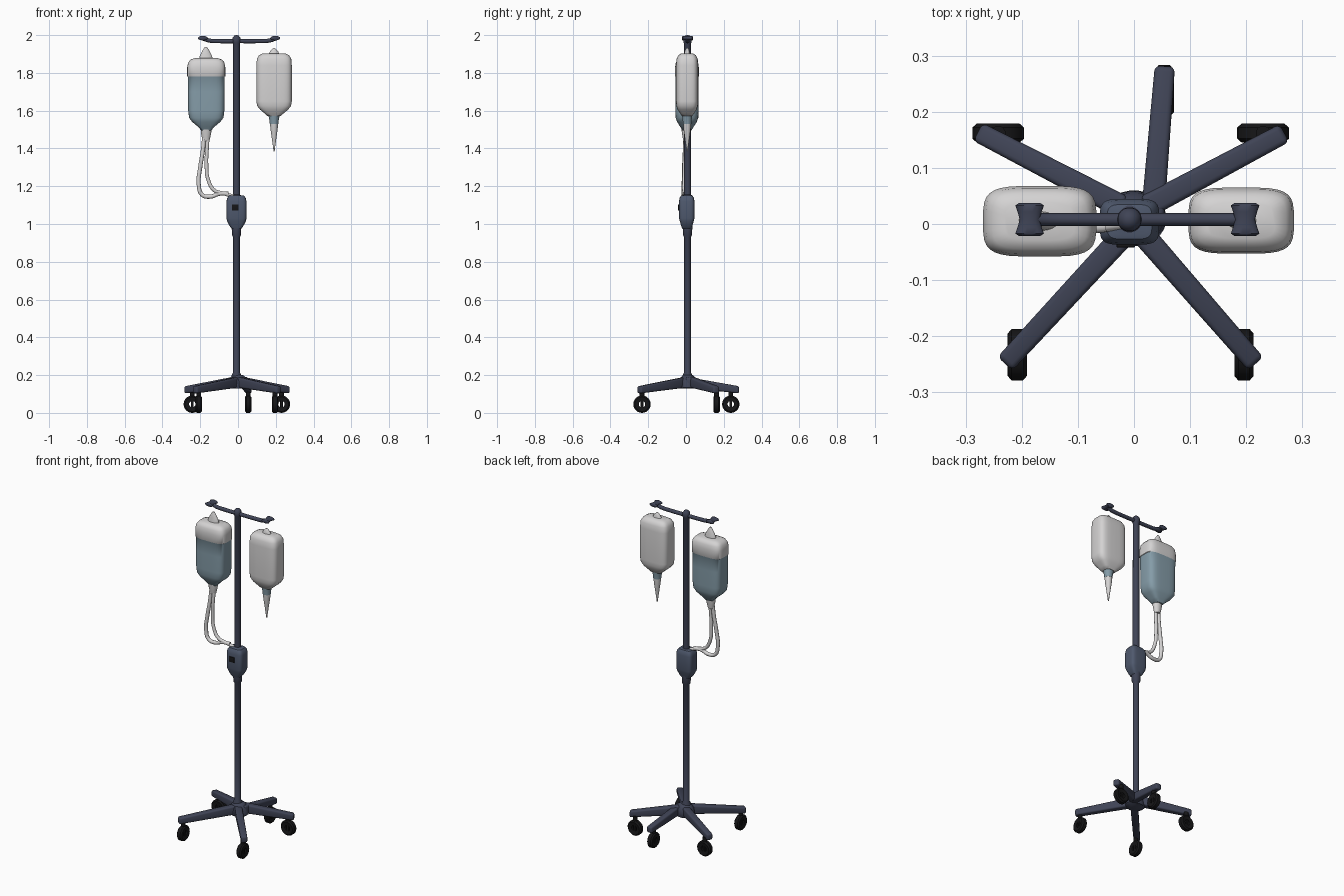
import bpy, bmesh, math
from mathutils import Vector

if "Cube" in bpy.data.objects:
    bpy.data.objects.remove(bpy.data.objects["Cube"])


def mat(name, r, g, b):
    m = bpy.data.materials.new(name)
    m.diffuse_color = (r, g, b, 1)
    m.use_nodes = True
    m.node_tree.nodes["Principled BSDF"].inputs["Base Color"].default_value = m.diffuse_color
    return m


NAVY = mat("dark slate metal", 0.05, 0.057, 0.092)
SLATE = mat("slate blue casing", 0.078, 0.1, 0.155)
BLACK = mat("black rubber", 0.008, 0.008, 0.009)
WHITE = mat("white plastic", 0.66, 0.65, 0.65)
FLUID = mat("pale blue fluid", 0.235, 0.335, 0.395)


def finish(name, bm, mats, angle=40):
    bmesh.ops.recalc_face_normals(bm, faces=bm.faces[:])
    me = bpy.data.meshes.new(name)
    bm.to_mesh(me)
    bm.free()
    for m in mats:
        me.materials.append(m)
    ob = bpy.data.objects.new(name, me)
    bpy.context.collection.objects.link(ob)
    bpy.ops.object.select_all(action='DESELECT')
    ob.select_set(True)
    bpy.context.view_layer.objects.active = ob
    bpy.ops.object.shade_smooth_by_angle(angle=math.radians(angle))
    return ob


def loft(name, cx, cy, sections, mats, p=2.0, n=32, rule=None, angle=50):
    """Stack superellipse rings (z, half width, half depth); p = squareness."""
    bm = bmesh.new()
    rings = []
    for z, hx, hy in sections:
        ring = []
        for i in range(n):
            a = 2 * math.pi * (i + 0.5) / n
            c, s = math.cos(a), math.sin(a)
            ring.append(bm.verts.new((cx + hx * math.copysign(abs(c) ** (2 / p), c),
                                      cy + hy * math.copysign(abs(s) ** (2 / p), s), z)))
        rings.append(ring)
    for a, b in zip(rings, rings[1:]):
        for i in range(n):
            bm.faces.new((a[i], a[(i + 1) % n], b[(i + 1) % n], b[i]))
    bm.faces.new(rings[0])
    bm.faces.new(rings[-1])
    if rule:
        for f in bm.faces:
            f.material_index = rule(f.calc_center_median().z)
    return finish(name, bm, mats, angle)


def beam(name, a, b, wa, ha, wb, hb, m, bevel):
    """Tapered box from a to b with rounded edges."""
    a, b = Vector(a), Vector(b)
    side = Vector((-(b - a).y, (b - a).x, 0)).normalized()
    bm = bmesh.new()
    q = []
    for c, w, h in ((a, wa, ha), (b, wb, hb)):
        q.append([bm.verts.new(c + side * sx * w / 2 + Vector((0, 0, sz * h / 2)))
                  for sx, sz in ((-1, -1), (1, -1), (1, 1), (-1, 1))])
    bm.faces.new(q[0])
    bm.faces.new(q[1])
    for i in range(4):
        j = (i + 1) % 4
        bm.faces.new((q[0][i], q[0][j], q[1][j], q[1][i]))
    bmesh.ops.bevel(bm, geom=bm.edges[:], offset=bevel, segments=3,
                    profile=0.5, affect='EDGES')
    return finish(name, bm, [m])


def tube(name, pts, r, m):
    cu = bpy.data.curves.new(name, 'CURVE')
    cu.dimensions = '3D'
    cu.bevel_depth, cu.bevel_resolution, cu.use_fill_caps = r, 3, True
    cu.resolution_u = 8
    sp = cu.splines.new('BEZIER')
    sp.bezier_points.add(len(pts) - 1)
    for bp, co in zip(sp.bezier_points, pts):
        bp.co = co
        bp.handle_left_type = bp.handle_right_type = 'AUTO'
    tmp = bpy.data.objects.new(name + "_path", cu)
    bpy.context.collection.objects.link(tmp)
    bpy.context.view_layer.update()
    bm = bmesh.new()
    me = bpy.data.meshes.new_from_object(tmp.evaluated_get(bpy.context.evaluated_depsgraph_get()))
    bm.from_mesh(me)
    bpy.data.objects.remove(tmp)
    bpy.data.meshes.remove(me)
    for f in bm.faces:
        f.material_index = 0
    return finish(name, bm, [m])


def wheel(name, c, along_x):
    """Caster wheel: a rounded tyre ring around an axle hole."""
    prof = [(0.017, -0.013), (0.038, -0.017), (0.046, -0.010),
            (0.046, 0.010), (0.038, 0.017), (0.017, 0.013)]
    n = 24
    bm = bmesh.new()
    rings = []
    for i in range(n):
        a = 2 * math.pi * i / n
        ring = []
        for r, w in prof:
            u, z = r * math.cos(a), c[2] + r * math.sin(a)
            ring.append(bm.verts.new((c[0] + u, c[1] + w, z) if along_x
                                     else (c[0] + w, c[1] + u, z)))
        rings.append(ring)
    k = len(prof)
    for i in range(n):
        a, b = rings[i], rings[(i + 1) % n]
        for j in range(k):
            bm.faces.new((a[j], a[(j + 1) % k], b[(j + 1) % k], b[j]))
    finish(name, bm, [BLACK], 30)


PX, PY = -0.008, 0.008

# Pole with collars and rounded tip
loft("pole", PX, PY, [(0.14, .026, .026), (0.20, .026, .026), (0.215, .018, .018),
     (0.93, .018, .018), (0.94, .024, .024), (0.985, .026, .026), (1.15, .026, .026),
     (1.155, .019, .019), (1.955, .018, .018), (1.962, .022, .022), (1.985, .021, .021),
     (1.997, .012, .012), (2.0, .004, .004)], [NAVY], n=20, angle=40)

# Crossbar and its two spool-shaped hooks
tube("crossbar", [(-0.185, .008, 1.982), (-0.15, .008, 1.971), (-0.1, .008, 1.968),
     (0, .008, 1.968), (0.1, .008, 1.968), (0.165, .008, 1.971), (0.2, .008, 1.982)], 0.0115, NAVY)
for nm, x in (("left_hook", -0.186), ("right_hook", 0.198)):
    ob = loft(nm, 0, 0, [(-.029, .020, .008), (-.025, .026, .012), (-.014, .022, .011),
              (0, .018, .010), (.014, .022, .011), (.025, .026, .012), (.029, .020, .008)],
              [NAVY], n=16)
    ob.rotation_euler = (math.pi / 2, 0, 0)
    ob.location = (x, 0.008, 1.984)

# Pump casing with a small dark display
loft("pump_casing", PX, 0.004, [(0.975, .024, .024), (0.985, .034, .028), (1.015, .050, .037),
     (1.03, .053, .041), (1.12, .053, .041), (1.138, .049, .038), (1.15, .040, .031),
     (1.152, .03, .024)], [SLATE], p=4.5, angle=35)
beam("pump_display", (-0.031, -0.037, 1.087), (0.002, -0.037, 1.087),
     0.009, 0.032, 0.009, 0.032, BLACK, 0.001)

# Left bag: white top, fluid below, white outlet
loft("left_fluid_bag", -0.168, 0.005, [(1.495, .026, .024), (1.515, .044, .036),
     (1.54, .074, .052), (1.562, .091, .060), (1.60, .096, .0615), (1.70, .097, .062),
     (1.78, .098, .062), (1.782, .101, .063), (1.83, .101, .063), (1.855, .096, .059),
     (1.87, .084, .050), (1.878, .062, .034)], [FLUID, WHITE], p=4,
     rule=lambda z: 1 if z > 1.7805 else 0)
loft("left_bag_outlet", -0.169, 0.0, [(1.44, .018, .015), (1.465, .024, .019),
     (1.485, .028, .022), (1.50, .028, .024)], [WHITE], n=20)
loft("left_bag_tab", -0.170, 0.005, [(1.872, .037, .018), (1.89, .033, .016),
     (1.905, .025, .013), (1.925, .014, .010), (1.937, .006, .005)], [WHITE], n=20)

# Right bag: white body, blue neck, pointed tip
loft("right_bag", 0.191, 0.006, [(1.572, .036, .028), (1.585, .050, .037),
     (1.605, .074, .050), (1.625, .090, .057), (1.65, .094, .059), (1.84, .094, .059),
     (1.875, .091, .056), (1.893, .080, .047), (1.903, .060, .032)], [WHITE], p=4)
loft("right_bag_tab", 0.191, 0.006, [(1.898, .029, .016), (1.913, .022, .013),
     (1.925, .011, .009), (1.931, .005, .005)], [WHITE], n=20)
loft("right_bag_neck", 0.191, 0.006, [(1.53, .023, .022), (1.55, .025, .024),
     (1.578, .031, .028)], [FLUID], n=20)
loft("right_bag_tip", 0.191, 0.006, [(1.385, .003, .003), (1.41, .006, .006),
     (1.46, .013, .013), (1.50, .019, .019), (1.533, .022, .021)], [WHITE], n=20)

# Two drip tubes that meet beside the pump
tube("outer_tube", [(-0.179, -.003, 1.46), (-0.186, -.006, 1.39), (-0.2, -.01, 1.30),
     (-0.208, -.012, 1.21), (-0.19, -.012, 1.155), (-0.145, -.01, 1.145),
     (-0.1, -.008, 1.16), (-0.05, -.004, 1.16)], 0.011, WHITE)
tube("inner_tube", [(-0.160, -.003, 1.46), (-0.164, -.006, 1.40), (-0.167, -.008, 1.32),
     (-0.158, -.01, 1.235), (-0.125, -.01, 1.178), (-0.08, -.007, 1.163),
     (-0.02, 0, 1.145)], 0.010, WHITE)

# Base hub
loft("base_hub", 0.0, 0.01, [(0.128, .05, .045), (0.135, .058, .05), (0.175, .052, .046),
     (0.192, .038, .034), (0.2, .026, .026)], [NAVY], n=24)

# Five legs, each with a caster: leg root, leg tip, wheel centre, wheel rolls along x
legs = {
    "back_left": ((-0.02, 0.03), (-0.278, 0.164), (-0.242, 0.162), True),
    "back_right": ((0.02, 0.03), (0.268, 0.162), (0.230, 0.162), True),
    "front_left": ((0.0, 0.0), (-0.230, -0.249), (-0.208, -0.233), False),
    "front_right": ((0.0, 0.0), (0.217, -0.249), (0.196, -0.233), False),
    "back": ((0.032, 0.0), (0.055, 0.281), (0.054, 0.237), False),
}
for nm, (root, tip, wc, ax) in legs.items():
    beam(nm + "_leg", (*root, 0.163), (*tip, 0.122), 0.042, 0.056, 0.036, 0.038, NAVY, 0.009)
    wheel(nm + "_wheel", (wc[0], wc[1], 0.046), ax)
    # Caster stem and axle cap
    loft(nm + "_stem", wc[0], wc[1], [(0.085, .013, .013), (0.115, .013, .013)], [BLACK], n=12)
    d = Vector((0, 0.012, 0)) if ax else Vector((0.012, 0, 0))
    c = Vector((wc[0], wc[1], 0.046))
    beam(nm + "_axle_bar", c - d, c + d, 0.014, 0.075, 0.014, 0.075, BLACK, 0.002)
